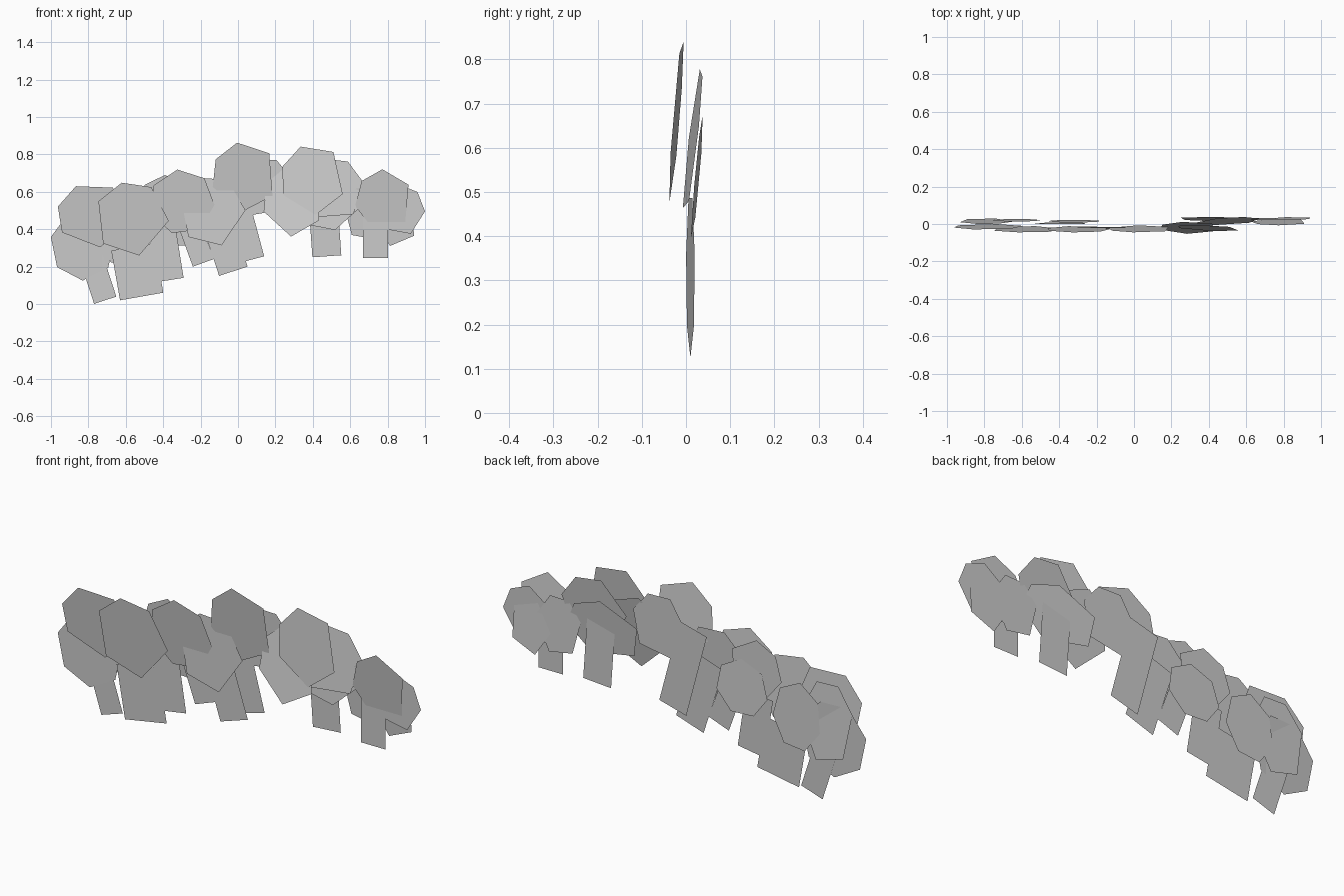
import bpy, bmesh
from math import radians, cos, sin, tau

cube = bpy.data.objects.get("Cube")
if cube:
    bpy.data.objects.remove(cube, do_unlink=True)

# One plain grey for every card
GREY = (0.6, 0.6, 0.6, 1.0)
grey = bpy.data.materials.new("leaf grey")
grey.use_nodes = True
grey.diffuse_color = GREY
grey.node_tree.nodes["Principled BSDF"].inputs["Base Color"].default_value = GREY

# Corner angles, clockwise, of the slightly irregular six-sided leaf
HEXAGON = (0, 47, 108, 183, 244, 313)


def add_card(name, outline, faces_front):
    """Make a single flat face from a clockwise outline."""
    mesh = bpy.data.meshes.new(name)
    bm = bmesh.new()
    face = bm.faces.new([bm.verts.new(point) for point in outline])
    bm.normal_update()
    if (face.normal.y < 0) != faces_front:
        face.normal_flip()
    bm.to_mesh(mesh)
    bm.free()
    mesh.materials.append(grey)
    card = bpy.data.objects.new(name, mesh)
    bpy.context.collection.objects.link(card)


def leaf(name, x, z, half_width, half_height, turn, depth, lean, swing=0.0, sides=6):
    """Upright polygon; its top leans back by lean, its +x side by swing."""
    if sides == 6:
        corners = [radians(turn - a) for a in HEXAGON]
    else:
        corners = [radians(turn) - tau * i / sides for i in range(sides)]
    outline = [(x + half_width * cos(a),
                depth + lean / 2 * sin(a) + swing / 2 * cos(a),
                z + half_height * sin(a)) for a in corners]
    add_card(name, outline, depth < 0.005)


def strip(name, x, z, width, height, turn, depth=0.005):
    """Hanging rectangle placed by the middle of its bottom edge."""
    c, s = cos(radians(turn)), sin(radians(turn))
    corners = ((-0.5, 0), (-0.5, 1), (0.5, 1), (0.5, 0))
    outline = [(x + u * width * c - v * height * s, depth,
                z + u * width * s + v * height * c) for u, v in corners]
    add_card(name, outline, True)


# Front layer of leaves, from the right end to the left end
leaf("front_leaf_end_right", -0.775, 0.475, 0.195, 0.175, 165, -0.015, -0.03)
leaf("front_leaf_right", -0.57, 0.455, 0.2, 0.2, 105, -0.028, -0.034)
leaf("front_leaf_mid_right", -0.3, 0.545, 0.175, 0.175, 98, -0.028, -0.034, sides=7)
leaf("front_leaf_low_middle", -0.14, 0.495, 0.18, 0.19, 110, -0.022, 0.012)
leaf("front_leaf_top_middle", 0.035, 0.68, 0.178, 0.187, 150, -0.026, -0.038)
leaf("front_leaf_mid_left", 0.4, 0.665, 0.175, 0.19, 159, -0.022, 0.03, swing=-0.015)
leaf("front_leaf_low_left", 0.295, 0.55, 0.165, 0.19, 150, -0.02, 0.065)
leaf("front_leaf_end_left", 0.78, 0.545, 0.155, 0.175, 140, 0.011, -0.036)

# Middle layer
leaf("middle_leaf_end_right", -0.83, 0.315, 0.175, 0.19, 167, 0.01, 0.0,
     swing=0.02, sides=7)
leaf("middle_leaf_right", -0.385, 0.535, 0.15, 0.155, 139, 0.004, -0.01)
leaf("middle_leaf_centre", 0.14, 0.62, 0.155, 0.165, 65, 0.008, 0.0)
leaf("middle_leaf_left", 0.69, 0.485, 0.13, 0.15, 115, 0.027, -0.01)
leaf("middle_leaf_end_left", 0.86, 0.5, 0.14, 0.14, 45, 0.022, 0.0)

# Back layer
leaf("back_leaf_end_right", -0.79, 0.39, 0.15, 0.205, 112, 0.015, -0.03)
leaf("back_leaf_right", -0.63, 0.38, 0.135, 0.17, 95, 0.02, -0.014, sides=7)
leaf("back_leaf_mid_right", -0.32, 0.44, 0.145, 0.14, 344, 0.015, -0.015, sides=7)
leaf("back_leaf_left", 0.5, 0.61, 0.175, 0.175, 60, 0.015, 0.04, swing=0.02)
leaf("back_leaf_low_left", 0.44, 0.53, 0.21, 0.145, 40, 0.025, 0.026, swing=-0.01)
leaf("back_leaf_end_left", 0.845, 0.44, 0.115, 0.135, 110, 0.03, -0.014, sides=5)

# Hanging strips along the lower edge
strip("strip_end_right", -0.71, 0.02, 0.125, 0.27, 18, depth=0.016)
strip("strip_right", -0.515, 0.04, 0.235, 0.27, 10)
strip("strip_mid_right", -0.365, 0.128, 0.15, 0.3, 9)
strip("strip_low_middle", -0.185, 0.22, 0.12, 0.3, 20)
strip("strip_middle", -0.025, 0.175, 0.16, 0.36, 18)
strip("strip_mid_left", 0.065, 0.235, 0.155, 0.44, 15, depth=0.012)
strip("strip_left", 0.475, 0.255, 0.155, 0.32, 4, depth=0.026)
strip("strip_end_left", 0.735, 0.245, 0.135, 0.25, 0, depth=0.022)
